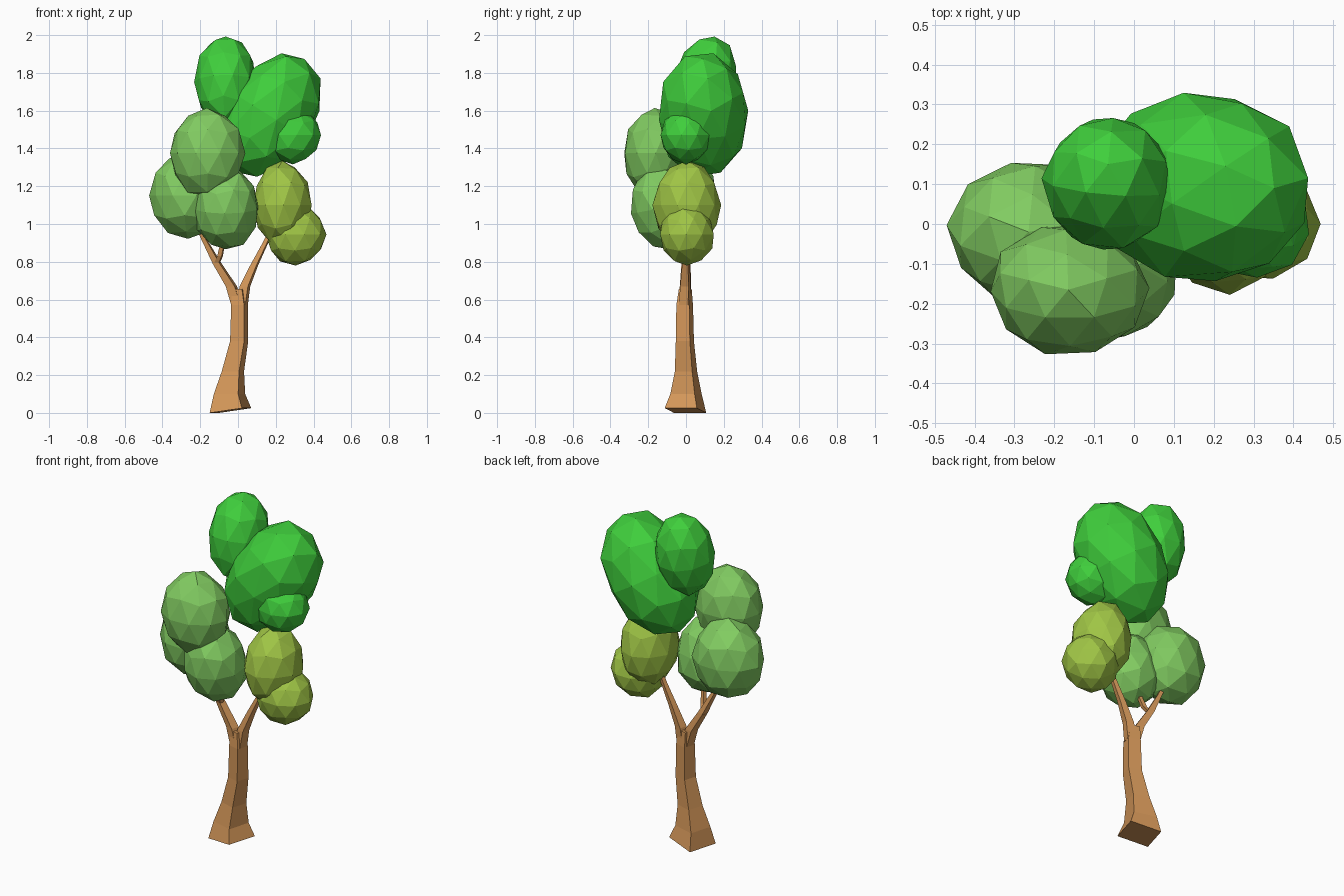
import bpy, bmesh, math, random
from mathutils import Vector, Matrix, Euler

if "Cube" in bpy.data.objects:
    bpy.data.objects.remove(bpy.data.objects["Cube"])

random.seed(4)


def material(name, rgb):
    m = bpy.data.materials.new(name)
    m.diffuse_color = (*rgb, 1)
    m.use_nodes = True
    m.node_tree.nodes["Principled BSDF"].inputs["Base Color"].default_value = m.diffuse_color
    return m


BARK = material("bark", (0.66, 0.31, 0.10))
BRIGHT = material("bright_leaf", (0.05, 0.62, 0.045))
LIGHT = material("light_leaf", (0.22, 0.60, 0.12))
OLIVE = material("olive_leaf", (0.35, 0.56, 0.06))


def finish(name, bm, mat):
    bmesh.ops.recalc_face_normals(bm, faces=bm.faces)
    me = bpy.data.meshes.new(name)
    bm.to_mesh(me)
    bm.free()
    me.materials.append(mat)
    ob = bpy.data.objects.new(name, me)
    bpy.context.collection.objects.link(ob)
    return ob


def clump(name, mat, centre, radii, tilt=(0, 0, 0)):
    """Faceted, slightly uneven leaf ball."""
    bm = bmesh.new()
    bmesh.ops.create_icosphere(bm, subdivisions=2, radius=1)
    spin = Matrix.Rotation(random.uniform(0, math.tau), 3, 'Z')
    rot = Euler([math.radians(a) for a in tilt]).to_matrix()
    for v in bm.verts:
        p = spin @ v.co * random.uniform(0.98, 1.04)
        v.co = rot @ Vector(a * b for a, b in zip(p, radii)) + Vector(centre)
    return finish(name, bm, mat)


QUAD = [(0.55, -1), (1, 0.55), (-0.55, 1), (-1, -0.55)]


def limb(name, sections, base_slope=0):
    """Four-sided tapering sweep; each section is x, y, z, half width."""
    bm = bmesh.new()
    rings = []
    for i, (x, y, z, s) in enumerate(sections):
        slope = base_slope if i == 0 else 0
        rings.append([bm.verts.new((x + a * s, y + b * s, z + slope * (a > 0)))
                      for a, b in QUAD])
    for lo, hi in zip(rings, rings[1:]):
        for k in range(4):
            j = (k + 1) % 4
            bm.faces.new((lo[k], lo[j], hi[j], hi[k]))
    bm.faces.new(rings[0][::-1])
    bm.faces.new(rings[-1])
    return finish(name, bm, BARK)


# Trunk with flared foot
limb("trunk", [(-0.04, -0.003, 0, 0.11), (-0.045, 0, 0.10, 0.083),
               (-0.027, 0, 0.22, 0.059), (0.006, -0.006, 0.38, 0.048),
               (0.008, -0.007, 0.57, 0.044), (0.002, -0.004, 0.655, 0.034)], 0.025)
# Forked branches and twig, ending inside the leaves
limb("right_branch", [(0.02, -0.006, 0.57, 0.032), (0.037, -0.003, 0.67, 0.028),
                      (0.085, 0, 0.78, 0.021), (0.145, 0, 0.90, 0.015),
                      (0.19, 0, 1.0, 0.012)])
limb("left_branch", [(-0.004, -0.006, 0.57, 0.032), (-0.035, -0.003, 0.67, 0.030),
                     (-0.11, 0, 0.79, 0.024), (-0.18, -0.005, 0.92, 0.015),
                     (-0.22, -0.01, 1.0, 0.012)])
limb("twig", [(-0.115, 0, 0.785, 0.016), (-0.095, -0.03, 0.83, 0.015),
              (-0.075, -0.06, 0.93, 0.012)])

# Bright crown
clump("crown_top", BRIGHT, (-0.065, 0.10, 1.755), (0.162, 0.165, 0.245), (-12, 0, 0))
clump("crown_main", BRIGHT, (0.165, 0.09, 1.575), (0.24, 0.24, 0.355), (0, 32, 0))
clump("crown_side", BRIGHT, (0.29, 0.0, 1.47), (0.15, 0.135, 0.15))
# Light green leaves on the left branch
clump("left_leaves_upper", LIGHT, (-0.165, -0.165, 1.375), (0.198, 0.163, 0.235))
clump("left_leaves_outer", LIGHT, (-0.265, -0.02, 1.15), (0.20, 0.18, 0.225))
clump("left_leaves_inner", LIGHT, (-0.065, -0.12, 1.085), (0.175, 0.17, 0.225), (10, 0, 0))
# Olive leaves on the right branch
clump("right_leaves_upper", OLIVE, (0.235, 0.005, 1.10), (0.155, 0.178, 0.228))
clump("right_leaves_lower", OLIVE, (0.305, 0.005, 0.945), (0.158, 0.145, 0.162))
